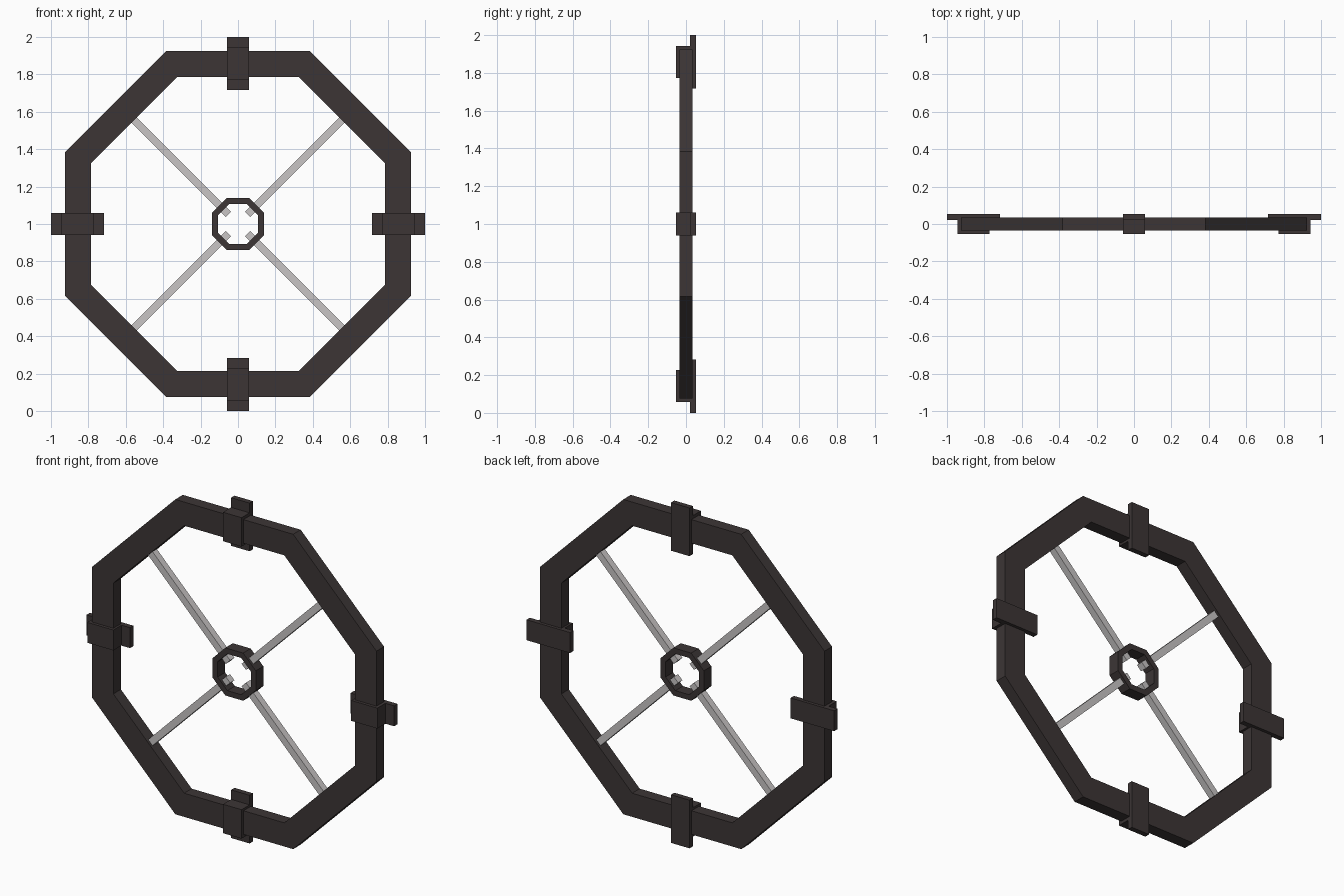
import bpy, bmesh
from math import pi, cos, sin
from mathutils import Matrix, Vector

cube = bpy.data.objects.get("Cube")
if cube:
    bpy.data.objects.remove(cube, do_unlink=True)

CENTRE = Matrix.Translation((0, 0, 1))


def material(name, colour):
    mat = bpy.data.materials.new(name)
    mat.use_nodes = True
    mat.diffuse_color = colour
    node = next(n for n in mat.node_tree.nodes if n.type == 'BSDF_PRINCIPLED')
    node.inputs["Base Color"].default_value = colour
    return mat


dark = material("dark brown", (0.045, 0.036, 0.036, 1))
silver = material("light grey", (0.58, 0.56, 0.56, 1))


def finish(name, bm, mat, matrix):
    bmesh.ops.recalc_face_normals(bm, faces=bm.faces[:])
    mesh = bpy.data.meshes.new(name)
    bm.to_mesh(mesh)
    bm.free()
    mesh.materials.append(mat)
    obj = bpy.data.objects.new(name, mesh)
    obj.matrix_world = matrix
    bpy.context.collection.objects.link(obj)


def octagon_ring(name, outer, inner, half_depth):
    """Eight-sided band; sizes are distances from the centre to the flats."""
    bm = bmesh.new()
    section = [(outer, -half_depth), (outer, half_depth),
               (inner, half_depth), (inner, -half_depth)]
    loops = []
    for i in range(8):
        a = (i + 0.5) * pi / 4
        loops.append([bm.verts.new((r / cos(pi / 8) * cos(a), y, r / cos(pi / 8) * sin(a)))
                      for r, y in section])
    for i in range(8):
        p, q = loops[i], loops[(i + 1) % 8]
        for k in range(4):
            n = (k + 1) % 4
            bm.faces.new((p[k], q[k], q[n], p[n]))
    finish(name, bm, dark, CENTRE)


def radial_box(name, mat, angle, low, high):
    """Box given in a frame whose z axis points out from the centre."""
    low, high = Vector(low), Vector(high)
    bm = bmesh.new()
    bmesh.ops.create_cube(bm, size=1, matrix=Matrix.Translation((low + high) / 2)
                          @ Matrix.Diagonal((*(high - low), 1)))
    finish(name, bm, mat, CENTRE @ Matrix.Rotation(angle, 4, 'Y'))


# Outer frame and central hub
octagon_ring("outer_frame", 0.925, 0.786, 0.035)
octagon_ring("hub", 0.14, 0.108, 0.035)

# Clamps, each a block around the frame with a longer plate behind
for i, side in enumerate(("top", "left", "bottom", "right")):
    angle = i * pi / 2
    radial_box(side + "_clamp_block", dark, angle, (-0.06, -0.053, 0.773), (0.06, 0.022, 0.943))
    radial_box(side + "_clamp_plate", dark, angle, (-0.06, 0.022, 0.717), (0.06, 0.053, 1.0))

# Diagonal spokes
for i, side in enumerate(("upper_left", "lower_left", "lower_right", "upper_right")):
    radial_box(side + "_spoke", silver, (i + 0.5) * pi / 2,
               (-0.02, -0.02, 0.073), (0.02, 0.02, 0.8))
